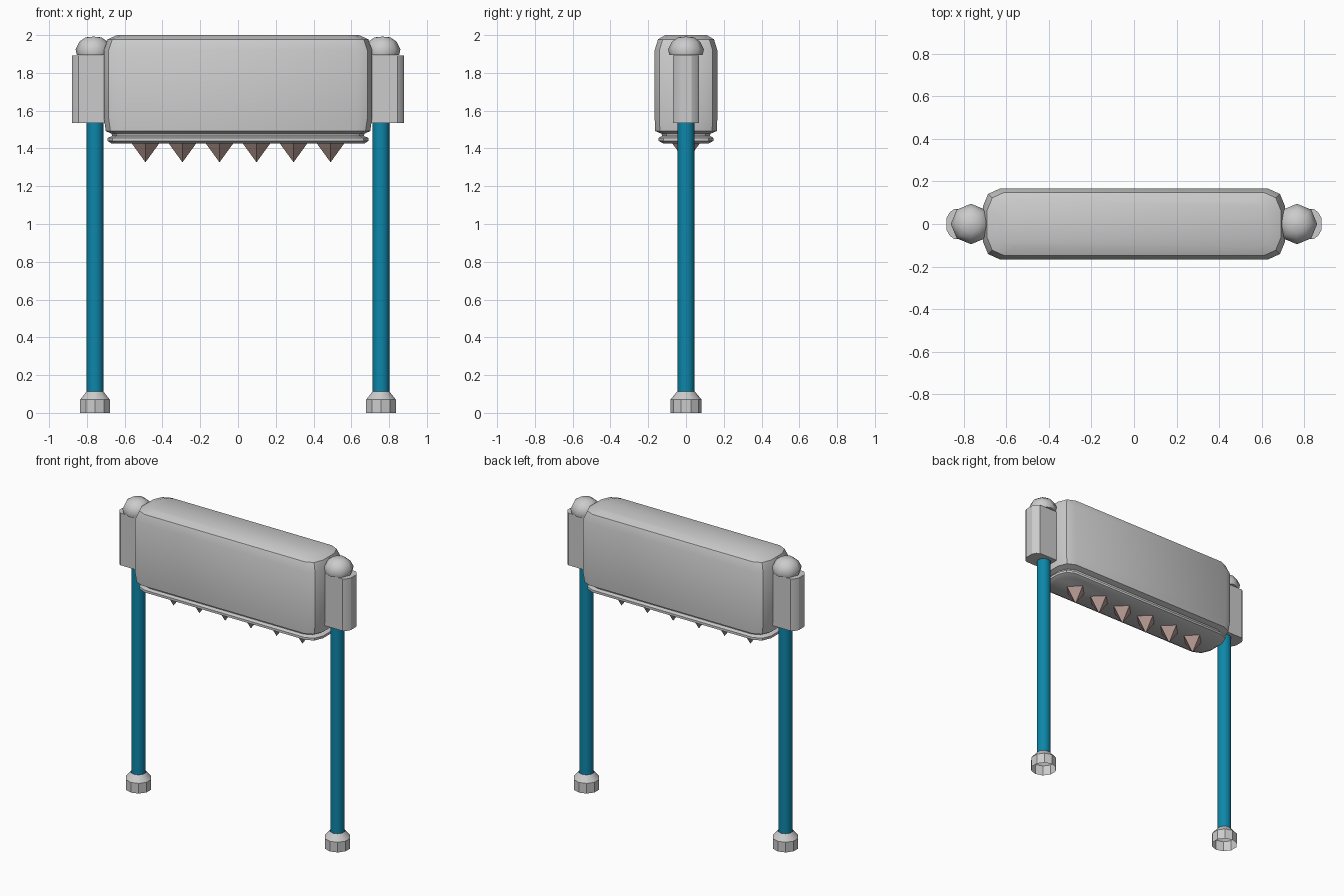
import bpy, bmesh, math

if "Cube" in bpy.data.objects:
    bpy.data.objects.remove(bpy.data.objects["Cube"])


def material(name, rgb):
    m = bpy.data.materials.new(name)
    m.diffuse_color = (*rgb, 1)
    m.use_nodes = True
    m.node_tree.nodes["Principled BSDF"].inputs["Base Color"].default_value = m.diffuse_color
    return m


GREY = material("light grey", (0.60, 0.60, 0.60))
BLUE = material("pole blue", (0.004, 0.24, 0.40))
PINK = material("spike brown pink", (0.48, 0.33, 0.30))


def loft(name, rings, mat, cap_bottom=True, cap_top=True, angle=35):
    """Skin a stack of equally sized point rings (bottom to top)."""
    bm = bmesh.new()
    loops = [[bm.verts.new(p) for p in ring] for ring in rings]
    n = len(loops[0])
    for a, b in zip(loops, loops[1:]):
        for i in range(n):
            j = (i + 1) % n
            bm.faces.new((a[i], a[j], b[j], b[i]))
    if cap_bottom:
        bm.faces.new(loops[0][::-1])
    if cap_top:
        bm.faces.new(loops[-1])
    me = bpy.data.meshes.new(name)
    bm.to_mesh(me)
    bm.free()
    ob = bpy.data.objects.new(name, me)
    bpy.context.collection.objects.link(ob)
    me.materials.append(mat)
    bpy.ops.object.select_all(action='DESELECT')
    bpy.context.view_layer.objects.active = ob
    ob.select_set(True)
    bpy.ops.object.shade_smooth_by_angle(angle=math.radians(angle))
    return ob


def circle(x, z, r, n, phase=0.0):
    return [(x + r * math.cos(phase + math.tau * i / n),
             r * math.sin(phase + math.tau * i / n), z) for i in range(n)]


def rounded_rect(hx, hy, z):
    """Rectangle with two-segment corners, counter-clockwise."""
    q = [(hx, hy - 0.085), (hx - 0.025, hy - 0.025), (hx - 0.08, hy)]
    pts = q + [(-x, y) for x, y in q[::-1]]
    pts += [(-x, -y) for x, y in pts]
    return [(x, y, z) for x, y in pts]


# Main block with rounded top edges
loft("main_block", [rounded_rect(*s) for s in (
    (0.665, 0.125, 1.462), (0.67, 0.13, 1.478), (0.70, 0.163, 1.492),
    (0.71, 0.166, 1.56), (0.71, 0.166, 1.92), (0.69, 0.148, 1.978),
    (0.64, 0.11, 2.0))], GREY)

# Lip below the block
loft("bottom_lip", [rounded_rect(*s) for s in (
    (0.668, 0.118, 1.425), (0.69, 0.145, 1.44), (0.69, 0.145, 1.456),
    (0.665, 0.128, 1.466))], GREY)

# Row of square spikes under the lip
for k in range(6):
    x = -0.49 + k * 0.196
    loft(f"spike_{k + 1}", [circle(x, 1.328, 0.001, 4), circle(x, 1.427, 0.073, 4)],
         PINK, angle=20)

# Posts at both ends
for side, s in (("left", -1), ("right", 1)):
    px = 0.757 * s

    # Hollow flared foot, open underneath
    loft(side + "_foot", [circle(px, z, r, 10, math.pi / 10) for z, r in
         ((0, 0.083), (0.07, 0.083), (0.112, 0.048))], GREY, cap_bottom=False, cap_top=False)

    # Blue pole
    loft(side + "_pole", [circle(px, 0.105, 0.045, 12), circle(px, 1.56, 0.045, 12)], BLUE, angle=40)

    # End bracket with rounded outer face
    outline = [(0.69, -0.07), (0.845, -0.07), (0.865, -0.055), (0.879, -0.03),
               (0.879, 0.03), (0.865, 0.055), (0.845, 0.07), (0.69, 0.07)]
    if s < 0:
        outline = [(-x, y) for x, y in outline[::-1]]
    loft(side + "_bracket", [[(x, y, z) for x, y in outline] for z in (1.535, 1.893)],
         GREY, angle=25)

    # Low-poly dome cap
    loft(side + "_dome", [circle(0.765 * s, z, r, 8, math.pi / 2) for z, r in
         ((1.894, 0.088), (1.925, 0.095), (1.965, 0.075), (1.988, 0.042), (1.992, 0.002))],
         GREY, angle=50)
